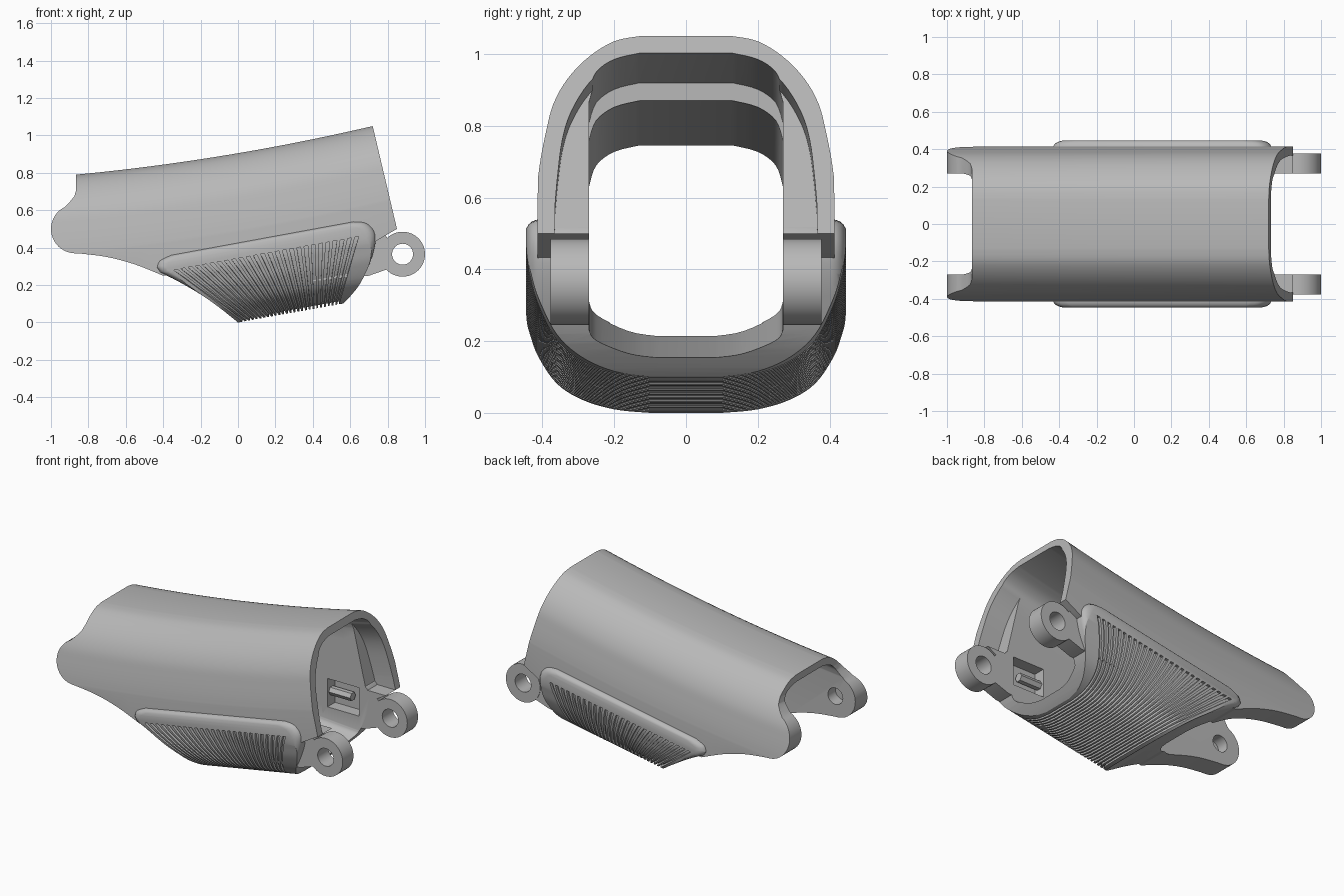
import bpy, bmesh, math
from mathutils import Vector

if "Cube" in bpy.data.objects:
    bpy.data.objects.remove(bpy.data.objects["Cube"], do_unlink=True)

grey = bpy.data.materials.new("matte grey plastic")
grey.use_nodes = True
COLOR = (0.48, 0.48, 0.48, 1)
grey.diffuse_color = COLOR
grey.node_tree.nodes["Principled BSDF"].inputs["Base Color"].default_value = COLOR

SLOPE = 0.18      # tilt of the grip pad
LEAN = 0.236      # lean of the open end
INNER = 0.27      # half width of the tunnel
cutters = []


def smooth(pts, n=4):
    """Catmull-Rom curve through 2D points."""
    out = []
    for i in range(len(pts) - 1):
        a, b, c, d = (Vector(pts[min(max(i + k, 0), len(pts) - 1)]) for k in (-1, 0, 1, 2))
        for j in range(n):
            t = j / n
            out.append(tuple(0.5 * (2 * b + (c - a) * t + (2 * a - 5 * b + 4 * c - d) * t * t
                                    + (3 * b - a - 3 * c + d) * t ** 3)))
    return out + [tuple(pts[-1])]


def loft(name, *strips, cutter=False):
    """One mesh of closed solids, each bridging a list of equal rings."""
    bm = bmesh.new()
    for rings in strips:
        rows = [[bm.verts.new(p) for p in ring] for ring in rings]
        n = len(rows[0])
        for r0, r1 in zip(rows, rows[1:]):
            for i in range(n):
                bm.faces.new((r0[i], r0[(i + 1) % n], r1[(i + 1) % n], r1[i]))
        bm.faces.new(rows[0][::-1])
        bm.faces.new(rows[-1])
    bmesh.ops.recalc_face_normals(bm, faces=bm.faces)
    me = bpy.data.meshes.new(name)
    bm.to_mesh(me)
    bm.free()
    ob = bpy.data.objects.new(name, me)
    bpy.context.scene.collection.objects.link(ob)
    if cutter:
        ob.hide_render = True
        cutters.append(ob)
    return ob


def prism(name, outline, y0, y1, cutter=False):
    return loft(name, [[(x, y, z) for x, z in outline] for y in (y0, y1)], cutter=cutter)


def disc(cx, cz, r, n=40):
    return [(cx + r * math.cos(i * math.tau / n), cz + r * math.sin(i * math.tau / n)) for i in range(n)]


def tunnel(name, roof, base, top, bottom, xs, lean=0, cutter=False):
    """Solid along x from a half roof (y, drop) and a half base (y, rise)."""
    rings = []
    for x in xs:
        half = [(y, top(x) - d) for y, d in roof] + [(y, bottom(x) + h) for y, h in base]
        ring = half + [(-y, z) for y, z in reversed(half)]
        rings.append([(x + lean * (1.05 - z), y, z) for y, z in ring])
    return loft(name, rings, cutter=cutter)


def boolean(ob, other, operation):
    mod = ob.modifiers.new("cut", "BOOLEAN")
    mod.operation, mod.solver, mod.object = operation, "EXACT", other
    bpy.context.view_layer.update()
    deps = bpy.context.evaluated_depsgraph_get()
    me = bpy.data.meshes.new_from_object(ob.evaluated_get(deps))
    ob.modifiers.clear()
    ob.data = me


def ridge(x):
    return 0.905 + 0.17 * x + 0.0435 * x * x


def steps(a, b, n):
    return [a + (b - a) * i / n for i in range(n + 1)]


# Main shell: arched loft trimmed to its side outline
arch = smooth([(.13, 0), (.2, .015), (.27, .06), (.33, .125), (.37, .2), (.39, .28), (.405, .36), (.413, .42)])
shell = tunnel("main_shell", arch, [(.416, 0)], ridge, lambda x: 0.1, steps(-1.1, 1.0, 28))
ear = [(-.87 + .13 * math.cos(math.radians(a)), .5 + .13 * math.sin(math.radians(a))) for a in range(115, 271, 8)]
outline = [(.85, .5), (.72, 1.051), (.7, 1.2), (-.87, 1.2), (-.865, .71), (-.875, .675), (-.895, .65)] + ear
outline += smooth([(-.84, .368), (-.7, .35), (-.55, .31), (-.4, .25)]) + [(.68, .4), (.78, .46)]
boolean(shell, prism("shell_trim", outline, -.6, .6, True), "INTERSECT")

# Grip pad: U-shaped trough trimmed by a pillowed side outline
u_half = smooth([(.445, .47), (.445, .33), (.432, .26), (.41, .19), (.36, .1), (.29, .045), (.2, .012), (.1, 0)], 5)
u_path = u_half + [(-y, w) for y, w in reversed(u_half)]
pad = loft("grip_pad", [[(x, y, w + SLOPE * x) for y, w in u_path] for x in (-.7, 1.0)])
edge = smooth([(0, 0), (-.1, .08), (-.2, .15), (-.32, .22), (-.42, .27)])
edge += smooth([(-.435, .295), (-.42, .33), (-.36, .36)], 3)
edge += smooth([(.62, .54), (.69, .53), (.735, .47), (.72, .36), (.66, .22), (.6, .14), (.555, .095)])
edge += [(.5, .05), (.04, -.03)]
centre = Vector((.2, .28))
levels = [(.405, 0), (.418, .004), (.43, .013), (.439, .028), (.448, .06)]
levels = [(-y, i) for y, i in reversed(levels)] + levels
pillow = []
for y, inset in levels:
    pulled = [Vector(p) + (centre - Vector(p)).normalized() * inset for p in edge]
    pillow.append([(p.x, y, p.y) for p in pulled])
boolean(pad, loft("pad_trim", pillow, cutter=True), "INTERSECT")

# Fan of grooves wrapping round the pad
TOP = 0.343
path = [p for p in u_path if p[1] <= TOP]
path = [(.445, TOP)] + path + [(-.445, TOP)]
COUNT = 26
grooves = []
for k in range(COUNT):
    f = k / (COUNT - 1)
    low, high = .03 + .505 * f, -.335 + .97 * f
    rings = []
    for i, (y, w) in enumerate(path):
        p, q = Vector(path[max(i - 1, 0)]), Vector(path[min(i + 1, len(path) - 1)])
        t = (q - p).normalized()
        n = Vector((-t.y, t.x))
        x = low + (high - low) * w / TOP
        hw = .0055 + .0045 * w / TOP
        ring = []
        for sx, off in ((-1, .02), (1, .02), (1, -.016), (-1, -.016)):
            px = x + sx * hw
            ring.append((px, y + n.x * off, w + n.y * off + SLOPE * px))
        rings.append(ring)
    grooves.append(rings)
boolean(pad, loft("groove_cutter", *grooves, cutter=True), "DIFFERENCE")

# Hollow tunnel with a stepped ceiling and a recess at the open end
ceiling = smooth([(.13, 0), (.2, .018), (.25, .055), (INNER, .11)])
floor = smooth([(INNER, .08), (.25, .05), (.16, .012), (.08, 0)])
tunnel_cut = tunnel("tunnel_cutter", ceiling, floor, lambda x: .745 + .1025 * (x + .87),
                    lambda x: .155 + .065 * (.6 - x), (-1.3, 1.3), cutter=True)
high_cut = tunnel("high_ceiling_cutter", ceiling, [(INNER, 0)], lambda x: ridge(x) - .05,
                  lambda x: .45, steps(.35, 1.1, 8), cutter=True)
rim = smooth([(.13, 0), (.2, .02), (.27, .08), (.32, .16), (.345, .24), (.358, .34), (.365, .42)])
recess_cut = tunnel("recess_cutter", rim, [(.366, 0)], lambda x: ridge(x) - .05,
                    lambda x: .5, steps(.58, 1.1, 6), LEAN, cutter=True)
pin_cut = prism("pin_hole_cutter", disc(-.86, .5, .052), -.345, .345, True)
window = [(.44, .32), (.66, .32), (.66, .5), (.44, .5)]
window_cut = prism("window_cutter", window, -.345, .345, True)
for c in (tunnel_cut, high_cut, recess_cut, pin_cut, window_cut):
    boolean(shell, c, "DIFFERENCE")
for c in (tunnel_cut, window_cut):
    boolean(pad, c, "DIFFERENCE")

# Hinge lugs, their arms and the small hexagonal posts, on both sides
lug_hole = prism("lug_hole_cutter", disc(.88, .365, .056), -.6, .6, True)
arm = [(.4, .22), (.7, .25), (.8, .285), (.815, .365), (.8, .45), (.76, .5), (.4, .5)]
for side, s in (("left", 1), ("right", -1)):
    lug = prism(side + "_hinge_lug", disc(.88, .365, .12, 56), s * INNER, s * .378)
    boolean(lug, lug_hole, "DIFFERENCE")
    plate = prism(side + "_lug_arm", arm, s * INNER, s * .375)
    boolean(plate, window_cut, "DIFFERENCE")
    post = [(s * .31 + y, z) for y, z in disc(0, .41, .028, 6)]
    loft(side + "_hex_post", [[(x, y, z) for y, z in post] for x in (.43, .59)])

# Remove the cutters, then finish every part
for c in cutters:
    bpy.data.objects.remove(c, do_unlink=True)
for ob in bpy.context.scene.collection.objects:
    if ob.type != "MESH":
        continue
    ob.data.materials.clear()
    ob.data.materials.append(grey)
    bpy.ops.object.select_all(action="DESELECT")
    ob.select_set(True)
    bpy.context.view_layer.objects.active = ob
    bpy.ops.object.shade_smooth_by_angle(angle=math.radians(30))
